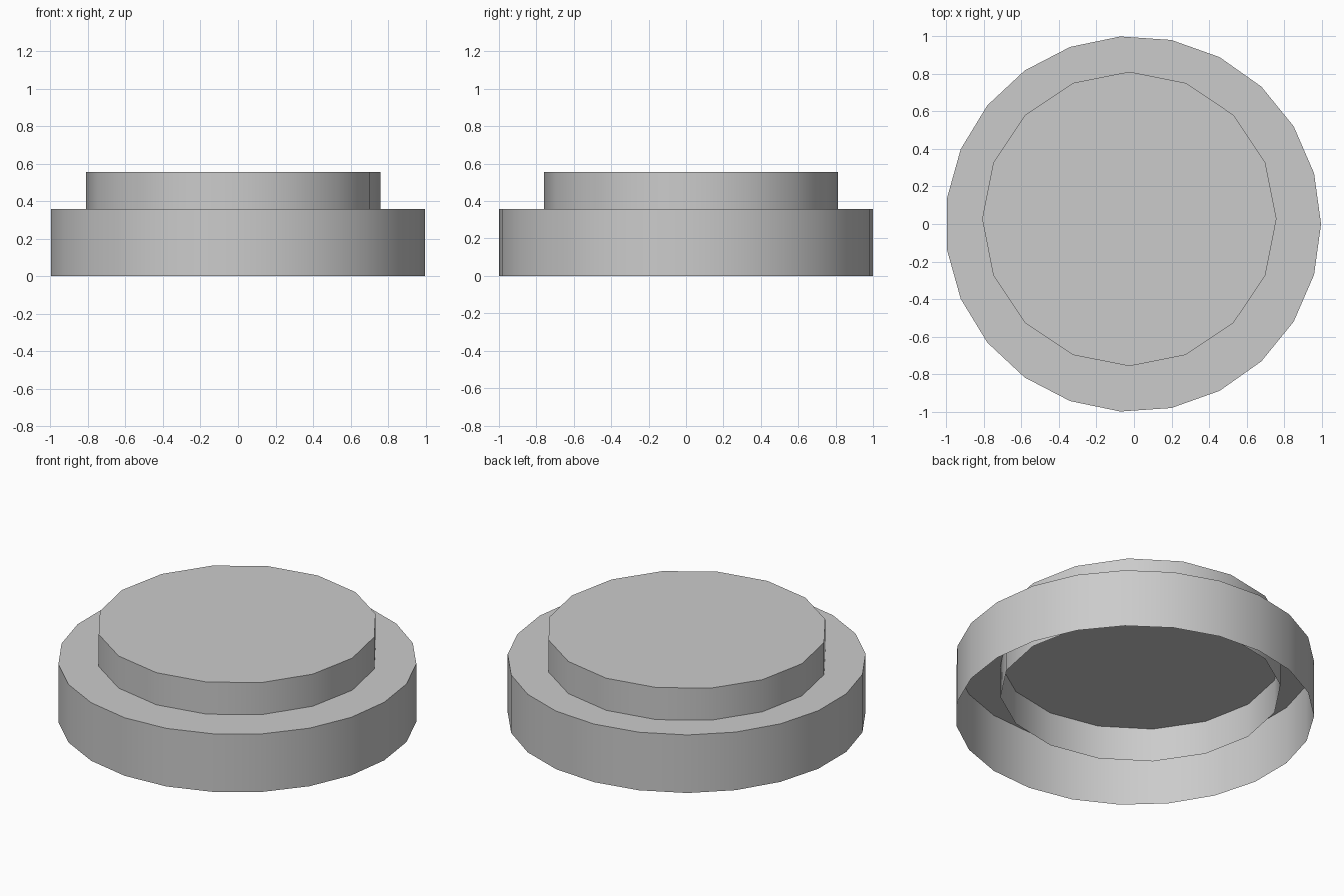
import bpy, bmesh
from math import cos, sin, tau, radians

if "Cube" in bpy.data.objects:
    bpy.data.objects.remove(bpy.data.objects["Cube"])


def capped_tube(name, sides, radius, centre, z0, z1):
    """Thin cylinder shell: closed on top, open underneath."""
    bm = bmesh.new()
    cx, cy = centre
    rings = [[bm.verts.new((cx + radius * cos(tau * i / sides),
                            cy + radius * sin(tau * i / sides), z))
              for i in range(sides)] for z in (z0, z1)]
    low, high = rings
    for i in range(sides):
        j = (i + 1) % sides
        bm.faces.new((low[i], low[j], high[j], high[i]))
    bm.faces.new(high)
    mesh = bpy.data.meshes.new(name)
    bm.to_mesh(mesh)
    bm.free()
    obj = bpy.data.objects.new(name, mesh)
    bpy.context.collection.objects.link(obj)

    # Smooth walls, sharp rim
    bpy.ops.object.select_all(action='DESELECT')
    obj.select_set(True)
    bpy.context.view_layer.objects.active = obj
    bpy.ops.object.shade_smooth_by_angle(angle=radians(30))
    return obj


# Wide lower drum
capped_tube("base_drum", 23, 1.0023, (-0.0047, 0), 0, 0.358)

# Slightly off-centre upper drum, its wall sinking through the base top
capped_tube("upper_drum", 16, 0.785, (-0.025, 0.027), 0.15, 0.556)
